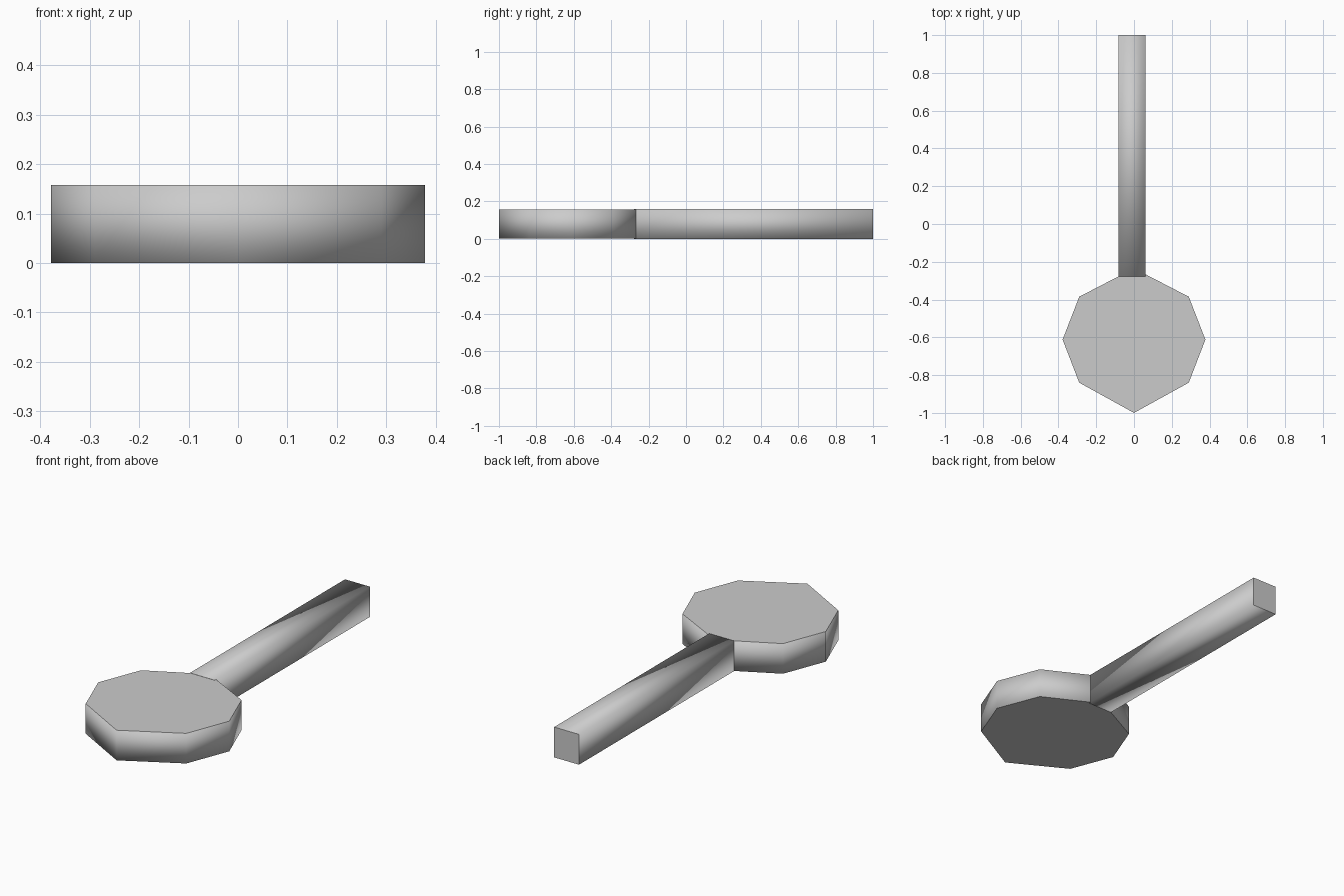
import bpy
import bmesh
from mathutils import Vector

cube = bpy.data.objects.get("Cube")
if cube:
    bpy.data.objects.remove(cube, do_unlink=True)

grey = bpy.data.materials.new("plain grey")
grey.use_nodes = True
GREY = (0.6, 0.6, 0.6, 1)
grey.diffuse_color = GREY
grey.node_tree.nodes["Principled BSDF"].inputs["Base Color"].default_value = GREY


def prism(name, outline, sweep):
    """Sweep an outline into a solid with softly shaded sides and flat ends."""
    sweep = Vector(sweep)
    bm = bmesh.new()
    base = bm.faces.new([bm.verts.new(p) for p in outline])
    swept = bmesh.ops.extrude_face_region(bm, geom=[base], use_keep_orig=True)
    verts = [g for g in swept["geom"] if isinstance(g, bmesh.types.BMVert)]
    bmesh.ops.translate(bm, verts=verts, vec=sweep)
    bmesh.ops.recalc_face_normals(bm, faces=bm.faces)
    for face in bm.faces:
        face.smooth = True
    mesh = bpy.data.meshes.new(name)
    bm.to_mesh(mesh)
    bm.free()
    mesh.materials.append(grey)

    # Ends keep their own normal, sides blend through the corners
    axis = sweep.normalized()
    corner = [v.normal.copy() for v in mesh.vertices]
    normals = [None] * len(mesh.loops)
    for poly in mesh.polygons:
        is_end = abs(poly.normal.dot(axis)) > 0.9
        for i in poly.loop_indices:
            n = poly.normal if is_end else corner[mesh.loops[i].vertex_index]
            normals[i] = tuple(n)
    mesh.normals_split_custom_set(normals)

    obj = bpy.data.objects.new(name, mesh)
    bpy.context.collection.objects.link(obj)
    return obj


HEIGHT = 0.158
GAP = 0.0005  # keeps the overlapping flat faces apart

# Eight-sided head, mirrored from its right half
half = [(0, -1), (0.29, -0.84), (0.378, -0.612), (0.29, -0.385), (0, -0.235)]
ring = half + [(-x, y) for x, y in reversed(half[1:-1])]
prism("head", [(x, y, GAP) for x, y in ring], (0, 0, HEIGHT - 2 * GAP))

# Square handle, slightly off centre
left, right, start, end = -0.083, 0.06, -0.277, 1.0
section = [(left, 0), (right, 0), (right, HEIGHT), (left, HEIGHT)]
prism("handle", [(x, start, z) for x, z in section], (0, end - start, 0))
